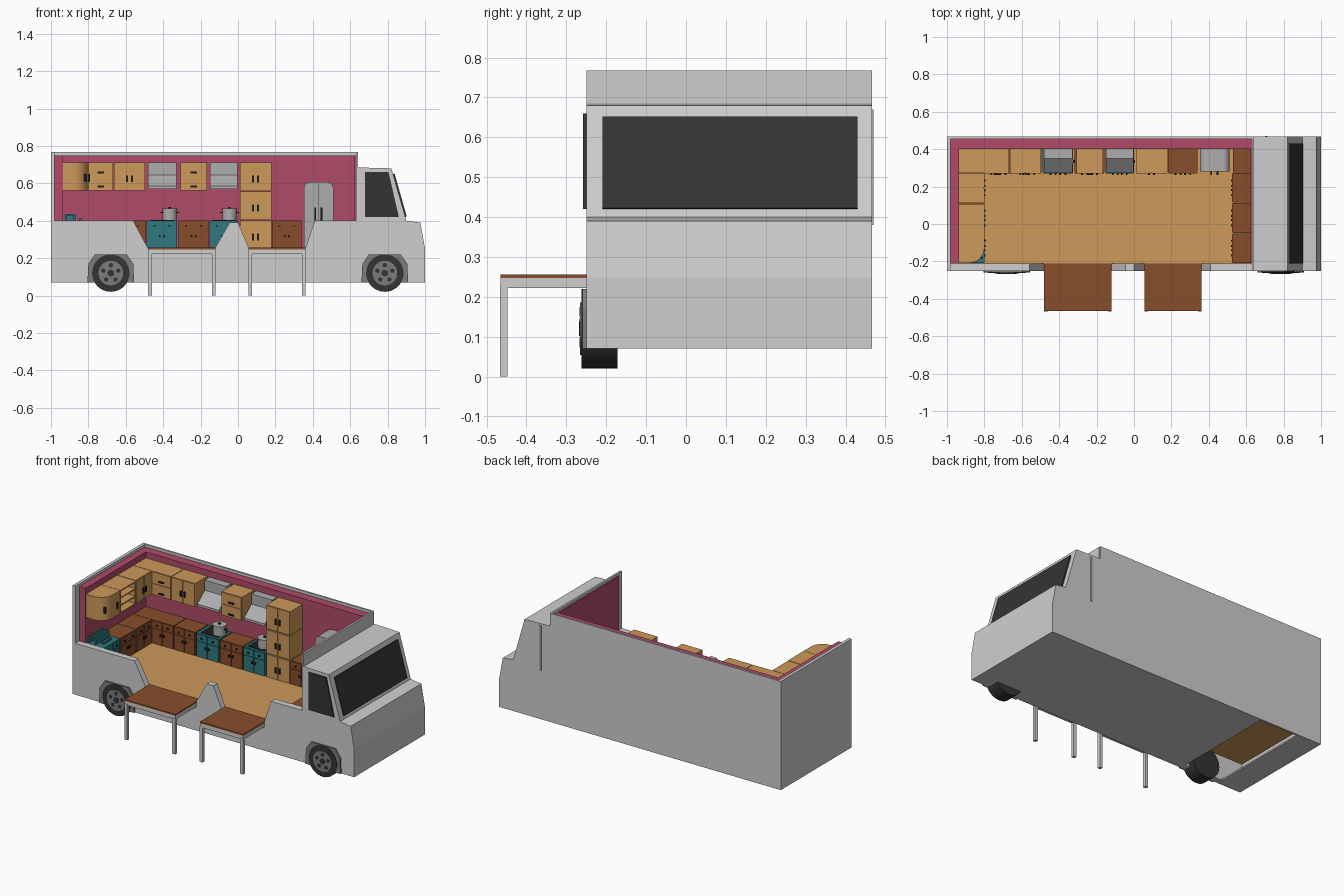
import bpy, bmesh, math
from mathutils import Matrix, Vector

if "Cube" in bpy.data.objects:
    bpy.data.objects.remove(bpy.data.objects["Cube"])


def mat(name, r, g, b):
    m = bpy.data.materials.new(name)
    m.diffuse_color = (r, g, b, 1)
    m.use_nodes = True
    m.node_tree.nodes["Principled BSDF"].inputs["Base Color"].default_value = m.diffuse_color
    return m


BODY = mat("body_grey", 0.62, 0.62, 0.62)
TAN = mat("light_wood", 0.61, 0.32, 0.105)
BROWN = mat("brown_wood", 0.25, 0.075, 0.024)
PINK = mat("pink_wall", 0.43, 0.07, 0.135)
TEAL = mat("teal", 0.028, 0.19, 0.21)
GLASS = mat("dark_glass", 0.034, 0.034, 0.034)
BLACK = mat("black", 0.012, 0.012, 0.012)
STEEL = mat("steel", 0.42, 0.42, 0.42)
HUB = mat("hub_grey", 0.2, 0.2, 0.2)


def finish(bm, name, m, smooth=False):
    bmesh.ops.recalc_face_normals(bm, faces=bm.faces[:])
    me = bpy.data.meshes.new(name)
    bm.to_mesh(me)
    bm.free()
    me.materials.append(m)
    ob = bpy.data.objects.new(name, me)
    bpy.context.collection.objects.link(ob)
    if smooth:
        bpy.ops.object.select_all(action='DESELECT')
        ob.select_set(True)
        bpy.context.view_layer.objects.active = ob
        bpy.ops.object.shade_smooth_by_angle()
    return ob


def boxes(name, m, *specs):
    """One object made of boxes given as (x0, x1, y0, y1, z0, z1)."""
    bm = bmesh.new()
    for x0, x1, y0, y1, z0, z1 in specs:
        c = Matrix.Translation(((x0 + x1) / 2, (y0 + y1) / 2, (z0 + z1) / 2))
        s = Matrix.Diagonal((abs(x1 - x0), abs(y1 - y0), abs(z1 - z0), 1))
        bmesh.ops.create_cube(bm, size=1, matrix=c @ s)
    return finish(bm, name, m)


def prism(name, m, pts, a, b, axis='y', smooth=False):
    """Extrude an (x, z) outline along y, or an (x, y) or (y, z) one along z or x."""
    put = {'y': lambda p: (p[0], a, p[1]), 'z': lambda p: (p[0], p[1], a),
           'x': lambda p: (a, p[0], p[1])}[axis]
    bm = bmesh.new()
    f = bm.faces.new([bm.verts.new(put(p)) for p in pts])
    ext = bmesh.ops.extrude_face_region(bm, geom=[f])['geom']
    d = {'x': (b - a, 0, 0), 'y': (0, b - a, 0), 'z': (0, 0, b - a)}[axis]
    bmesh.ops.translate(bm, vec=Vector(d), verts=[v for v in ext if isinstance(v, bmesh.types.BMVert)])
    return finish(bm, name, m, smooth)


def cylinder(name, m, loc, r, depth, axis='z', n=24):
    rot = Matrix.Rotation(math.pi / 2, 4, 'X') if axis == 'y' else Matrix()
    bm = bmesh.new()
    bmesh.ops.create_cone(bm, cap_ends=True, segments=n, radius1=r, radius2=r,
                          depth=depth, matrix=Matrix.Translation(loc) @ rot)
    return finish(bm, name, m, True)


# Front panels as (u0, u1, v0, v1) and handles as (u, v, half width, half height), in shares
STYLES = {
    'doors': ([(0, .5, 0, 1), (.5, 1, 0, 1)], [(.42, .42, .03, .12), (.58, .42, .03, .12)]),
    'drawers': ([(0, 1, 0, .5), (0, 1, .5, 1)], [(.5, .14, .13, .03), (.5, .64, .13, .03)]),
    'base': ([(0, .5, .68, 1), (.5, 1, .68, 1), (0, .5, 0, .68), (.5, 1, 0, .68)],
             [(.25, .82, .03, .03), (.75, .82, .03, .03), (.43, .45, .03, .05), (.57, .45, .03, .05)]),
    'single': ([(0, 1, 0, 1)], [(.2, .45, .03, .15)]),
}


def unit(name, m, b, face, style, body=True):
    """Cabinet with raised front panels and black handles."""
    x0, x1, y0, y1, z0, z1 = b

    def front(u0, u1, v0, v1, thick):
        lo, hi = z0 + v0 * (z1 - z0), z0 + v1 * (z1 - z0)
        if face == '-y':
            w = x1 - x0
            return (x0 + u0 * w, x0 + u1 * w, y0 - thick, y0, lo, hi)
        w = y1 - y0
        fx = (x1, x1 + thick) if face == '+x' else (x0 - thick, x0)
        return (*fx, y0 + u0 * w, y0 + u1 * w, lo, hi)

    panels, handles = STYLES[style]
    g = 0.015
    fronts = [front(p[0] + g, p[1] - g, p[2] + g, p[3] - g, 0.005) for p in panels]
    boxes(name, m, *(([b] if body else []) + fronts))
    boxes(name + "_handles", BLACK,
          *[front(u - a, u + a, v - c, v + c, 0.012) for u, v, a, c in handles])


# Vehicle shell
prism("side_wall", BODY, [(-1, .07), (.64, .07), (.64, .4), (.41, .4), (.36, .25), (.06, .25),
                          (0, .39), (-.045, .39), (-.125, .25), (-.48, .25), (-.56, .4), (-1, .4)],
      -.25, -.21)
boxes("rear_and_back_walls", BODY, (-1, -.98, -.25, .467, .07, .767),
      (-.98, .64, .455, .467, .07, .767), (.63, .642, -.25, .455, .4, .767))
boxes("underside", BODY, (-.56, .64, -.21, .455, .07, .08), (-.98, -.83, -.21, .455, .07, .08))
prism("cab", BODY, [(.635, .07), (1, .07), (1, .25), (.975, .39), (.9, .4), (.82, .68), (.635, .685)],
      -.25, .467)
boxes("cab_back_trim", STEEL, (.70, .715, .467, .47, .38, .67))
boxes("floor", TAN, (-.98, .635, -.21, .455, .23, .25))
boxes("wall_lining", PINK, (-.98, -.935, -.21, .455, .25, .75),
      (-.935, .63, .4, .455, .25, .75), (.622, .63, -.21, .4, .25, .75))

# Cab windows
prism("windscreen", GLASS, [(.8286, .65), (.837, .652), (.9025, .422), (.8943, .42)], -.21, .43)
prism("side_window", GLASS, [(.68, .42), (.86, .42), (.805, .66), (.68, .66)], -.258, -.25)

# Wheels and arches
for i, wx in enumerate((-.68, .785)):
    arch = [(-.125, .07), (-.085, .07), (-.085, .15), (-.045, .195), (.045, .195), (.085, .15),
            (.085, .07), (.125, .07), (.12, .17), (.085, .22), (-.085, .22), (-.12, .17)]
    prism(f"wheel_arch_{i}", HUB, [(wx + x, z) for x, z in arch], -.26, -.25)
    prism(f"wheel_well_{i}", BLACK, [(wx + x, z) for x, z in arch[1:7]], -.254, -.25)
    cylinder(f"tyre_{i}", GLASS, (wx, -.217, .12), .1, .09, 'y', 32)
    cylinder(f"hub_{i}", HUB, (wx, -.2635, .12), .066, .004, 'y')
    cylinder(f"hub_cap_{i}", GLASS, (wx, -.266, .12), .018, .004, 'y', 12)
    for k in range(5):
        a = math.pi / 2 + k * math.tau / 5
        cylinder(f"hub_hole_{i}_{k}", GLASS,
                 (wx + .042 * math.cos(a), -.266, .12 + .042 * math.sin(a)), .012, .002, 'y', 8)

# Fold-out tables
for i, (a, b) in enumerate(((-.48, -.12), (.055, .362))):
    boxes(f"table_top_{i}", BROWN, (a, b, -.465, -.21, .247, .256))
    boxes(f"table_frame_{i}", BODY, (a, b, -.465, -.447, .222, .247),
          (a, a + .02, -.447, -.25, .222, .247), (b - .02, b, -.447, -.25, .222, .247),
          (a, a + .02, -.467, -.447, 0, .23), (b - .02, b, -.467, -.447, 0, .23))

# Base cabinets along the back wall
Y0, Y1 = .275, .4
for name, m, a, b in (("counter_a", BROWN, -.80, -.65), ("counter_b", BROWN, -.645, -.495),
                      ("stove_a", TEAL, -.488, -.325), ("counter_c", BROWN, -.318, -.158),
                      ("stove_b", TEAL, -.152, 0), ("counter_d", BROWN, .182, .34)):
    unit(name, m, (a, b, Y0, Y1, .25, .4), '-y', 'base')

# Base cabinets along the rear wall and behind the cab
boxes("corner_counter", BROWN, (-.935, -.80, Y0, Y1, .25, .4), (.53, .622, Y0, Y1, .25, .4))
for i in range(3):
    y = -.208 + i * .161
    unit(f"rear_counter_{i}", BROWN if i else TEAL, (-.935, -.805, y, y + .158, .25, .4), '+x', 'base')
    unit(f"cab_counter_{i}", BROWN, (.53, .622, y, y + .158, .25, .4), '-x', 'base')

# Sink rim and tap on the end unit
boxes("sink", TEAL, (-.925, -.915, -.2, -.06, .4, .437), (-.88, -.87, -.2, -.06, .4, .437),
      (-.915, -.88, -.2, -.19, .427, .437), (-.915, -.88, -.07, -.06, .4, .437),
      (-.85, -.835, -.17, -.09, .4, .415))

# Tall cupboard
for i, (z0, z1) in enumerate(((.25, .4), (.403, .556), (.56, .712))):
    unit(f"tall_cupboard_{i}", TAN, (.01, .178, Y0, Y1, z0, z1), '-y', 'doors')

# Wall cupboards along the back wall
for name, a, b, style in (("wall_drawers_a", -.80, -.667, 'drawers'),
                          ("wall_cupboard", -.663, -.497, 'doors'),
                          ("wall_drawers_b", -.308, -.165, 'drawers')):
    unit(name, TAN, (a, b, Y0, Y1, .562, .712), '-y', style)

# Wall cupboards along the rear wall: corner, doors, open shelf, rounded end
boxes("corner_wall_cupboard", TAN, (-.935, -.80, Y0, Y1, .562, .712))
unit("rear_wall_cupboard", TAN, (-.935, -.805, .112, .272, .562, .712), '+x', 'doors')
boxes("open_shelf", TAN, (-.935, -.925, -.05, .108, .562, .712),
      (-.925, -.8, -.05, -.042, .562, .712), (-.925, -.8, .1, .108, .562, .712),
      *[(-.925, -.8, -.042, .1, z, z + .008) for z in (.562, .61, .658, .704)])
arc = [(-.88 + .08 * math.sin(t * math.pi / 16), -.128 - .08 * math.cos(t * math.pi / 16)) for t in range(9)]
prism("rounded_wall_cupboard", TAN, [(-.935, -.208)] + arc + [(-.8, -.052), (-.935, -.052)],
      .562, .712, 'z', True)
boxes("rounded_cupboard_handles", BLACK, (-.802, -.79, -.09, -.082, .61, .65),
      (-.83, -.81, -.185, -.175, .61, .65))

# Cooker hoods and pots
hood = [(.4, .57), (.275, .57), (.275, .585), (.35, .645), (.35, .71), (.4, .71)]
for i, (a, b, px) in enumerate(((-.482, -.328, -.365), (-.15, -.002, -.045))):
    prism(f"cooker_hood_{i}", STEEL, hood, a, b, 'x')
    boxes(f"hob_{i}", BLACK, (a + .015, b - .015, .29, .39, .4, .403))
    cylinder(f"pot_{i}", STEEL, (px, .335, .43), .038, .058)
    cylinder(f"pot_lid_{i}", STEEL, (px, .335, .462), .042, .006)
    boxes(f"pot_handles_{i}", BLACK, (px - .05, px - .037, .327, .343, .44, .446),
          (px + .037, px + .05, .327, .343, .44, .446), (px - .006, px + .006, .329, .341, .465, .474))

# Fridge with rounded top
top = []
for cx, start in ((.476, 0), (.386, 90)):
    for t in range(0, 91, 15):
        a = math.radians(start + t)
        top.append((cx + .034 * math.cos(a), .572 + .034 * math.sin(a)))
prism("fridge", STEEL, [(.352, .25), (.51, .25)] + top, Y0 + .005, Y1, 'y', True)
boxes("fridge_door_seam", GLASS, (.4295, .4325, Y0 + .003, Y0 + .006, .26, .6))
boxes("fridge_handles", BLACK, (.408, .417, Y0 - .012, Y0 + .005, .38, .47),
      (.442, .451, Y0 - .012, Y0 + .005, .38, .47))
